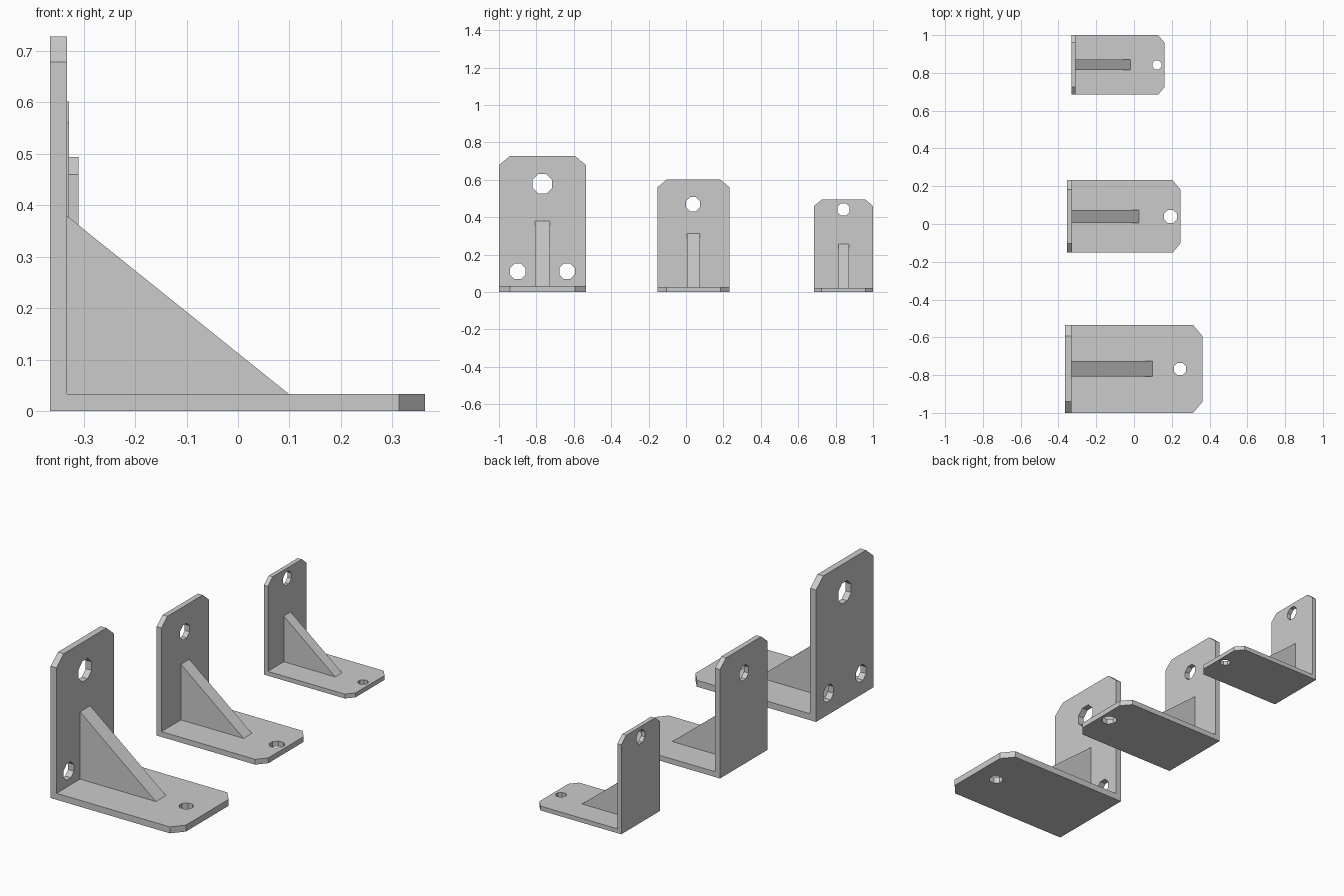
import bpy, bmesh
from math import pi
from mathutils import Matrix, Vector

if "Cube" in bpy.data.objects:
    bpy.data.objects.remove(bpy.data.objects["Cube"])


def prism(name, points, offset):
    """Solid made by sweeping a flat outline along an offset."""
    bm = bmesh.new()
    face = bm.faces.new([bm.verts.new(p) for p in points])
    out = bmesh.ops.extrude_face_region(bm, geom=[face])
    verts = [g for g in out["geom"] if isinstance(g, bmesh.types.BMVert)]
    bmesh.ops.translate(bm, verts=verts, vec=Vector(offset))
    bmesh.ops.recalc_face_normals(bm, faces=bm.faces)
    return to_object(name, bm)


def to_object(name, bm):
    mesh = bpy.data.meshes.new(name)
    bm.to_mesh(mesh)
    bm.free()
    obj = bpy.data.objects.new(name, mesh)
    bpy.context.collection.objects.link(obj)
    return obj


def hole_cutter(center, radius, axis):
    bm = bmesh.new()
    turn = Matrix.Rotation(pi / 2, 4, 'Y') if axis == 'X' else Matrix()
    spin = Matrix.Rotation(pi / 8, 4, 'Z')
    bmesh.ops.create_cone(bm, cap_ends=True, segments=8, radius1=radius, radius2=radius,
                          depth=0.15, matrix=Matrix.Translation(center) @ turn @ spin)
    return to_object("hole_cutter", bm)


def combine(obj, other, operation):
    mod = obj.modifiers.new(operation.lower(), 'BOOLEAN')
    mod.operation, mod.object, mod.solver = operation, other, 'EXACT'
    bpy.context.view_layer.objects.active = obj
    bpy.ops.object.modifier_apply(modifier=mod.name)
    bpy.data.objects.remove(other)


def clipped(length, half, cut_l, cut_w):
    """Outline (along, across) of a plate with its two far corners cut off."""
    return [(0, -half), (length - cut_l, -half), (length, -half + cut_w),
            (length, half - cut_w), (length - cut_l, half), (0, half)]


def bracket(name, s, x0, y0, wall_holes, base_hole):
    t = 0.033 * s
    half = 0.2325 * s
    # upright plate
    body = prism(name, [(x0, y0 + w, l) for l, w in
                        clipped(0.728 * s, half, 0.05 * s, 0.059 * s)], (t, 0, 0))
    # foot plate
    foot = prism("foot", [(x0 + t + l, y0 + w, 0) for l, w in
                          clipped(0.728 * s - t, half, 0.05 * s, 0.059 * s)], (0, 0, t))
    combine(body, foot, 'UNION')
    # holes
    for y, z, r in wall_holes:
        combine(body, hole_cutter((x0 + t / 2, y, z), r, 'X'), 'DIFFERENCE')
    x, r = base_hole
    combine(body, hole_cutter((x, y0, t / 2), r, 'Z'), 'DIFFERENCE')
    # triangular gusset
    g = 0.041 * s
    rib = prism("gusset", [(x0 + t, y0 - g, t), (x0 + 0.464 * s, y0 - g, t),
                           (x0 + t, y0 - g, 0.379 * s)], (0, 2 * g, 0))
    combine(body, rib, 'UNION')


bracket("large_bracket", 1.0, -0.365, -0.7675,
        [(-0.768, 0.578, 0.057), (-0.9, 0.11, 0.045), (-0.636, 0.11, 0.045)], (0.243, 0.035))
bracket("medium_bracket", 0.826, -0.356, 0.04, [(0.038, 0.469, 0.041)], (0.193, 0.038))
bracket("small_bracket", 0.678, -0.332, 0.8424, [(0.842, 0.441, 0.036)], (0.121, 0.026))
